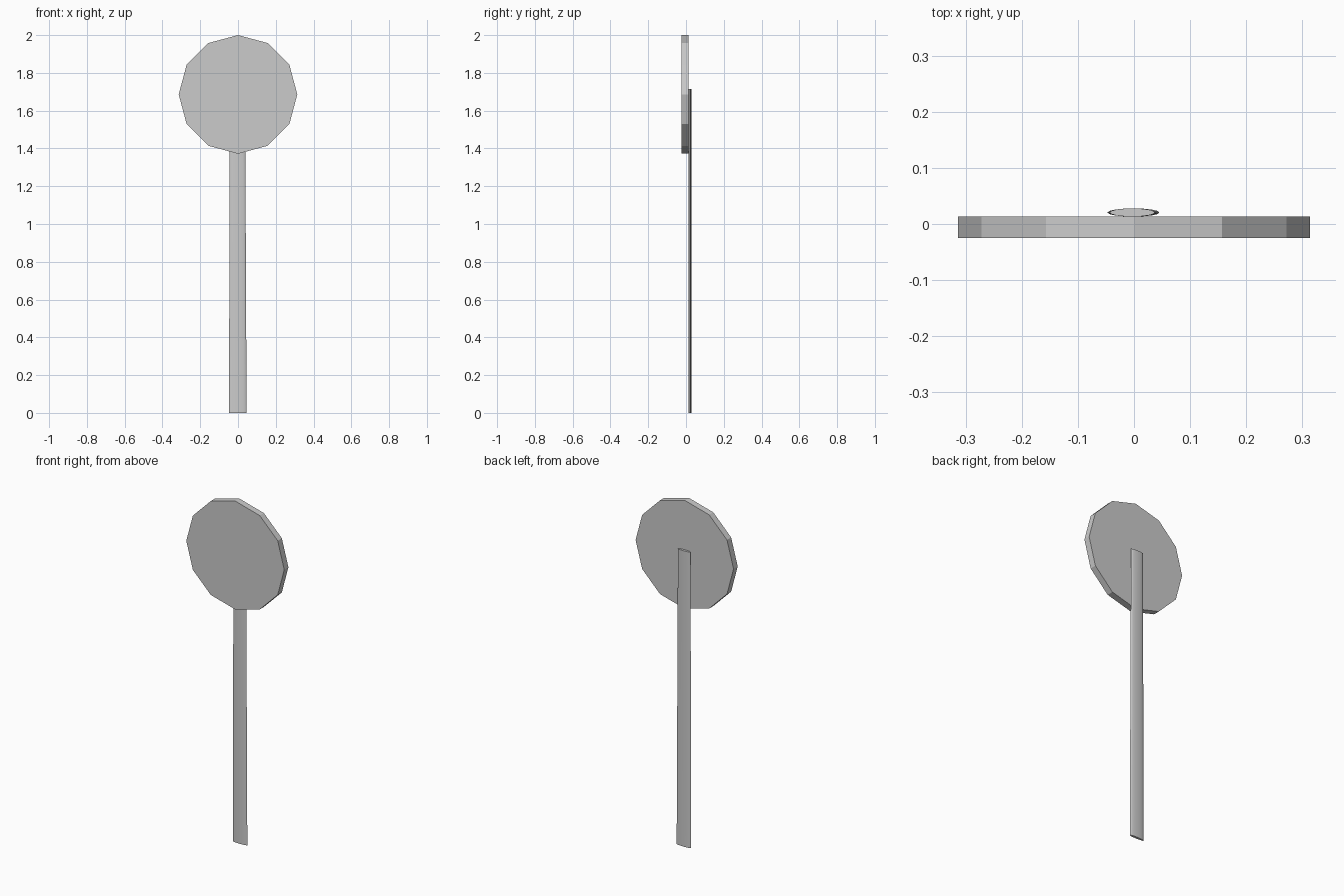
import bpy
import math

cube = bpy.data.objects.get("Cube")
if cube:
    bpy.data.objects.remove(cube, do_unlink=True)

# One plain grey for everything
grey = bpy.data.materials.new("light_grey")
grey.use_nodes = True
colour = (0.6, 0.6, 0.6, 1)
grey.diffuse_color = colour
grey.node_tree.nodes["Principled BSDF"].inputs["Base Color"].default_value = colour


def finish(name):
    obj = bpy.context.object
    obj.name = name
    obj.data.materials.append(grey)
    bpy.ops.object.transform_apply(location=False, rotation=True, scale=True)
    return obj


# Flat twelve-sided head, corner pointing up
bpy.ops.mesh.primitive_cylinder_add(
    vertices=12, radius=0.314, depth=0.038,
    location=(0, -0.006, 1.686), rotation=(math.pi / 2, 0, 0))
finish("head")

# Thin oval handle, attached to the back of the head and narrowing upwards
height = 1.714
bpy.ops.mesh.primitive_cylinder_add(
    vertices=16, radius=1, depth=height, location=(0, 0.0205, height / 2))
bpy.context.object.scale = (0.0465, 0.0073, 1)
handle = finish("handle")
for vert in handle.data.vertices:
    if vert.co.z > 0:
        vert.co.x = vert.co.x * 0.87 - 0.003
    else:
        vert.co.x -= 0.001
bpy.ops.object.shade_smooth_by_angle(angle=math.radians(40))
